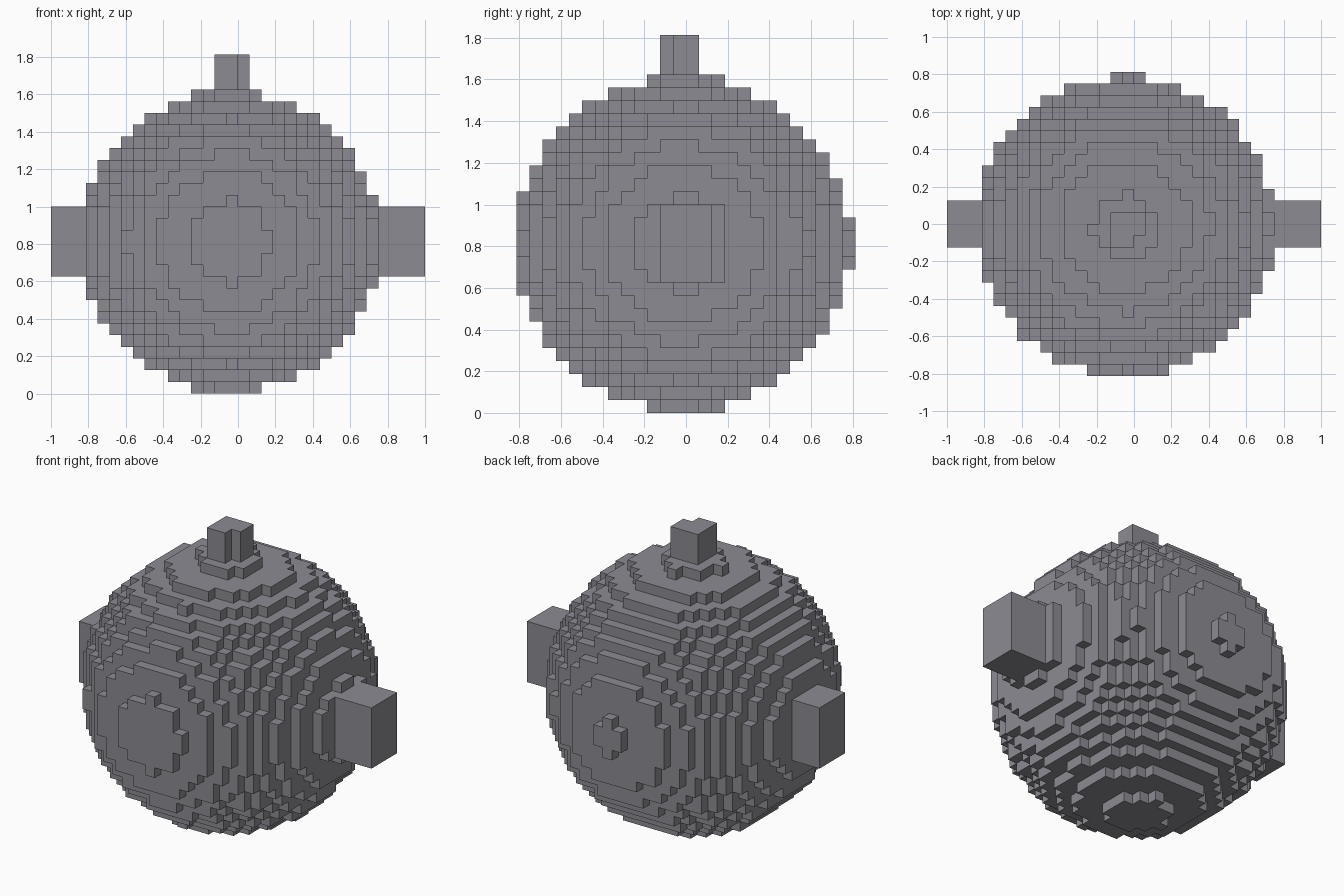
import bpy, bmesh
from mathutils import Vector

cube = bpy.data.objects.get("Cube")
if cube:
    bpy.data.objects.remove(cube)

U = 1 / 16                                # edge of one block
CENTRE = Vector((-0.75, -0.2, 13))        # ball centre, in blocks
RADIUS_SQ = 164.0

grey = bpy.data.materials.new("stone_grey")
colour = (0.26, 0.26, 0.29, 1)
grey.diffuse_color = colour
grey.use_nodes = True
grey.node_tree.nodes["Principled BSDF"].inputs["Base Color"].default_value = colour


def finish(bm, name):
    """Weld, scale from blocks to units and add to the scene."""
    bmesh.ops.remove_doubles(bm, verts=bm.verts, dist=0.001)
    bmesh.ops.scale(bm, vec=(U, U, U), verts=bm.verts)
    mesh = bpy.data.meshes.new(name)
    bm.to_mesh(mesh)
    bm.free()
    mesh.materials.append(grey)
    obj = bpy.data.objects.new(name, mesh)
    bpy.context.collection.objects.link(obj)
    return obj


def prism(name, outline, z0, z1):
    """Extrude a flat outline upward, in blocks."""
    bm = bmesh.new()
    face = bm.faces.new([bm.verts.new((x, y, z0)) for x, y in outline])
    top = bmesh.ops.extrude_face_region(bm, geom=[face])["geom"]
    bmesh.ops.translate(bm, vec=(0, 0, z1 - z0),
                        verts=[v for v in top if isinstance(v, bmesh.types.BMVert)])
    bmesh.ops.recalc_face_normals(bm, faces=bm.faces)
    return finish(bm, name)


# Ball: a stepped sphere of blocks, keeping only the exposed faces
def solid(cell):
    return (cell + Vector((0.5, 0.5, 0.5)) - CENTRE).length_squared <= RADIUS_SQ


bm = bmesh.new()
span = range(-14, 14)
axes = [Vector((1, 0, 0)), Vector((0, 1, 0)), Vector((0, 0, 1))]
for x in span:
    for y in span:
        for z in range(26):
            cell = Vector((x, y, z))
            if not solid(cell):
                continue
            for i, n in enumerate(axes):
                u, v = axes[(i + 1) % 3], axes[(i + 2) % 3]
                for positive in (True, False):
                    if solid(cell + n if positive else cell - n):
                        continue
                    base = cell + n if positive else cell
                    loop = [base, base + u, base + u + v, base + v]
                    if not positive:
                        loop.reverse()
                    bm.faces.new([bm.verts.new(p) for p in loop])
finish(bm, "ball")

# Side pegs
for name, side in (("left_peg", 1), ("right_peg", -1)):
    outline = [(side * 11, -2), (side * 16, -2), (side * 16, 2), (side * 11, 2)]
    prism(name, outline, 10, 16)

# Top stem with one notched corner
prism("stem", [(-2, -2), (0, -2), (0, -1), (1, -1), (1, 1), (-2, 1)], 25.5, 29)
